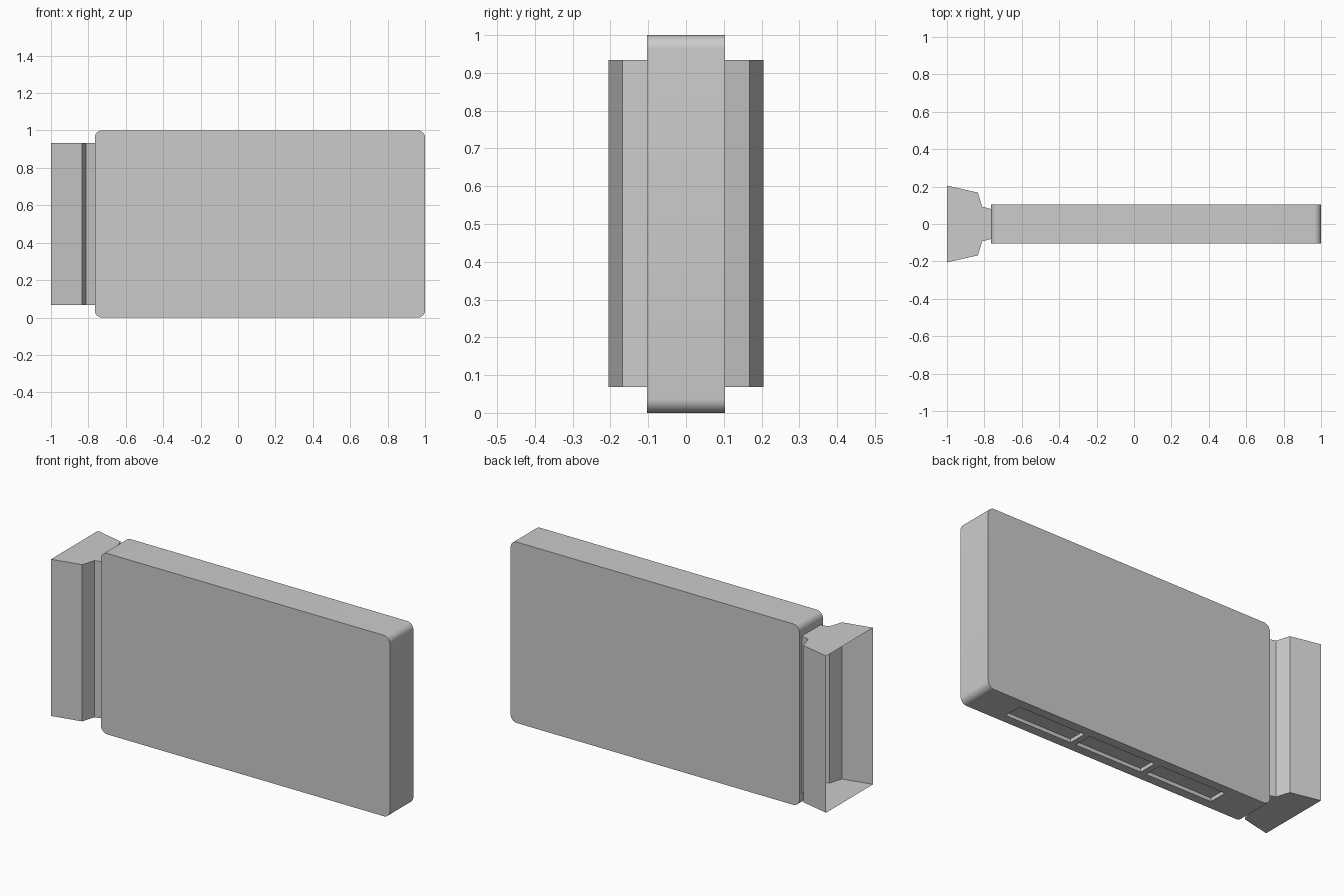
import bpy
import bmesh
from mathutils import Matrix, Vector

if "Cube" in bpy.data.objects:
    bpy.data.objects.remove(bpy.data.objects["Cube"])


def add_object(name, bm):
    mesh = bpy.data.meshes.new(name)
    bm.to_mesh(mesh)
    bm.free()
    obj = bpy.data.objects.new(name, mesh)
    bpy.context.collection.objects.link(obj)
    return obj


def add_box(bm, x, y, z):
    """Add a box given (min, max) ranges per axis."""
    size = Vector((x[1] - x[0], y[1] - y[0], z[1] - z[0]))
    mid = Vector((sum(x), sum(y), sum(z))) / 2
    bmesh.ops.create_cube(bm, size=1.0, matrix=Matrix.Translation(mid) @ Matrix.Diagonal(size).to_4x4())


# Main panel: slab with its four y-parallel edges rounded
LEFT, RIGHT, HALF = -0.765, 1.0, 0.103
bm = bmesh.new()
add_box(bm, (LEFT, RIGHT), (-HALF, HALF), (0, 1))
edges = [e for e in bm.edges if abs(e.verts[0].co.y - e.verts[1].co.y) > 0.1]
bmesh.ops.bevel(bm, geom=edges, offset=0.037, offset_type='OFFSET', segments=8,
                profile=0.5, affect='EDGES')
panel = add_object("panel", bm)

# Three shallow recesses in the underside
bm = bmesh.new()
centre = (LEFT + RIGHT) / 2
for i in (-1, 0, 1):
    cx = centre + i * 0.44
    add_box(bm, (cx - 0.203, cx + 0.203), (-0.052, 0.052), (-0.05, 0.02))
cutter = add_object("recess_cutter", bm)
cutter.hide_render = True

cut = panel.modifiers.new("recesses", 'BOOLEAN')
cut.operation = 'DIFFERENCE'
cut.solver = 'EXACT'
cut.object = cutter
bpy.context.view_layer.objects.active = panel
panel.select_set(True)
bpy.ops.object.modifier_apply(modifier=cut.name)
bpy.data.objects.remove(cutter)
bpy.ops.object.shade_smooth_by_angle(angle=0.6)

# End bracket: thin shell, open on the outer (-x) end, necking in to the panel
half = [(-1.0, 0.205), (-0.835, 0.168), (-0.812, 0.093), (LEFT, 0.08)]
profile = [(x, -y) for x, y in half] + half[::-1]
Z0, Z1 = 0.068, 0.934
bm = bmesh.new()
low = [bm.verts.new((x, y, Z0)) for x, y in profile]
high = [bm.verts.new((x, y, Z1)) for x, y in profile]
bm.faces.new(low[::-1])
bm.faces.new(high)
for i in range(len(profile) - 1):
    bm.faces.new((low[i], low[i + 1], high[i + 1], high[i]))
add_object("end_bracket", bm)
